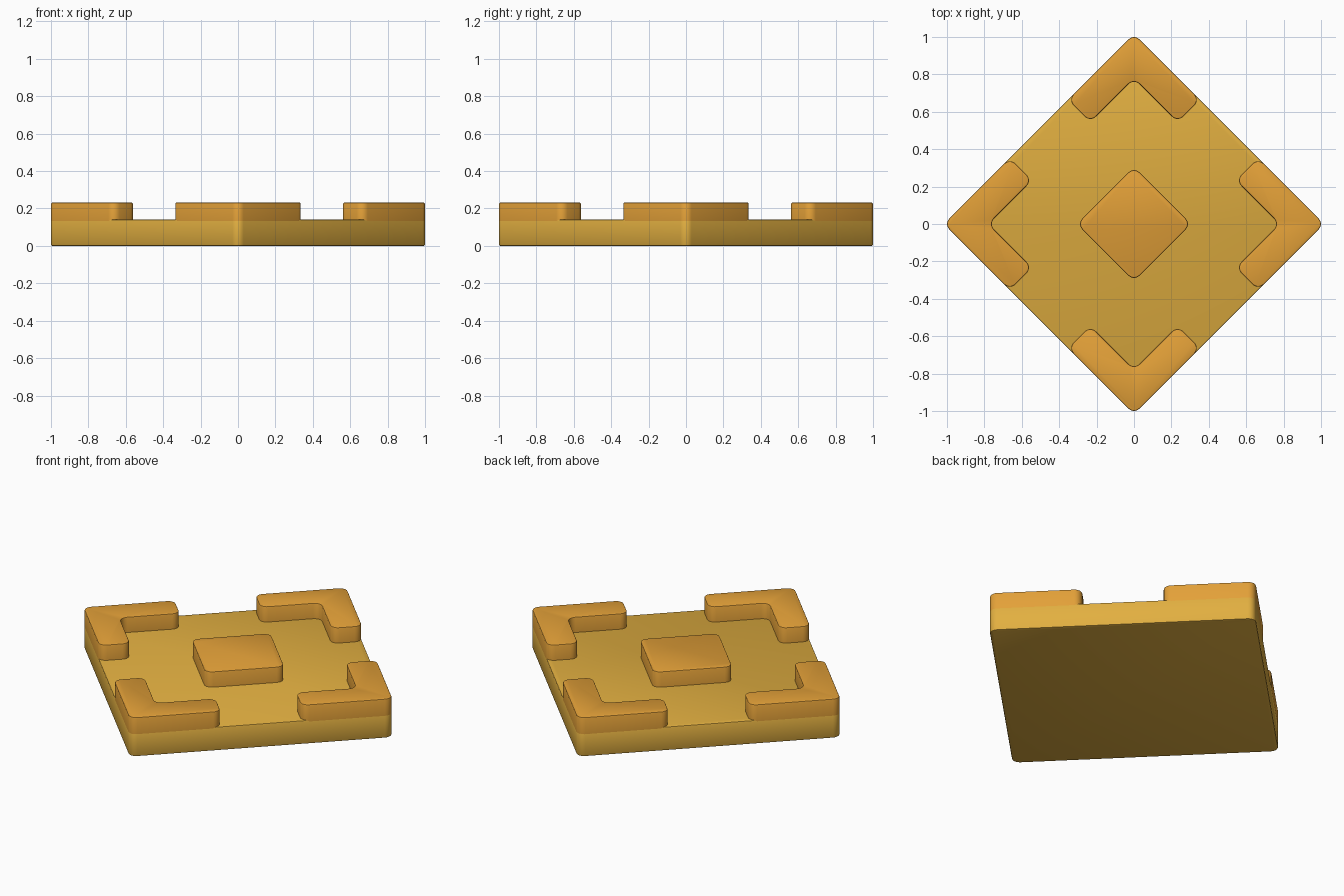
import bpy, bmesh, math
from mathutils import Matrix

cube = bpy.data.objects.get("Cube")
if cube:
    bpy.data.objects.remove(cube, do_unlink=True)


def material(name, rgb):
    mat = bpy.data.materials.new(name)
    mat.use_nodes = True
    colour = (*rgb, 1.0)
    mat.diffuse_color = colour
    mat.node_tree.nodes["Principled BSDF"].inputs["Base Color"].default_value = colour
    return mat


gold = material("gold", (0.76, 0.43, 0.052))
amber = material("amber", (0.77, 0.355, 0.04))

HALF = 0.719      # half side of the square slab
INNER = 0.55      # inner edge of a corner bracket
END = 0.22        # end of a bracket arm
PAD = 0.216       # half side of the centre pad
DECK, TOP = 0.14, 0.232
RADIUS = 0.042


def rounded_prism(name, outline, z0, z1, mat, turn=0.0, edge=0.007):
    """Extrude an outline with rounded corners and soften its rims."""
    bm = bmesh.new()
    bm.faces.new([bm.verts.new((x, y, z0)) for x, y in outline])
    bmesh.ops.bevel(bm, geom=bm.verts[:], offset=RADIUS, offset_type='OFFSET',
                    segments=5, profile=0.5, affect='VERTICES')
    ext = bmesh.ops.extrude_face_region(bm, geom=bm.faces[:])
    top = [v for v in ext["geom"] if isinstance(v, bmesh.types.BMVert)]
    bmesh.ops.translate(bm, verts=top, vec=(0, 0, z1 - z0))
    bmesh.ops.recalc_face_normals(bm, faces=bm.faces[:])
    # Narrow chamfer around the flat caps
    rims = [e for e in bm.edges
            if abs(e.verts[0].co.z - e.verts[1].co.z) < 1e-5
            and (e.verts[0].co.z > z1 - 1e-4 or z0 == 0)]
    bmesh.ops.bevel(bm, geom=rims, offset=edge, segments=2, profile=0.5,
                    affect='EDGES')
    bm.transform(Matrix.Rotation(math.radians(45 + turn), 4, 'Z'))
    mesh = bpy.data.meshes.new(name)
    bm.to_mesh(mesh)
    bm.free()
    mesh.materials.append(mat)
    obj = bpy.data.objects.new(name, mesh)
    bpy.context.collection.objects.link(obj)
    bpy.ops.object.select_all(action='DESELECT')
    obj.select_set(True)
    bpy.context.view_layer.objects.active = obj
    bpy.ops.object.shade_smooth_by_angle(angle=math.radians(40))
    return obj


def square(h):
    return [(-h, -h), (h, -h), (h, h), (-h, h)]


# Slab and centre pad
rounded_prism("base_slab", square(HALF), 0, DECK, gold)
rounded_prism("centre_pad", square(PAD), DECK - 0.02, TOP, amber)

# L-shaped brackets on the four corners
bracket = [(HALF, HALF), (END, HALF), (END, INNER),
           (INNER, INNER), (INNER, END), (HALF, END)]
for i, side in enumerate(("back", "right", "front", "left")):
    rounded_prism(side + "_corner_bracket", bracket, DECK - 0.008, TOP, amber, turn=90 * i)
